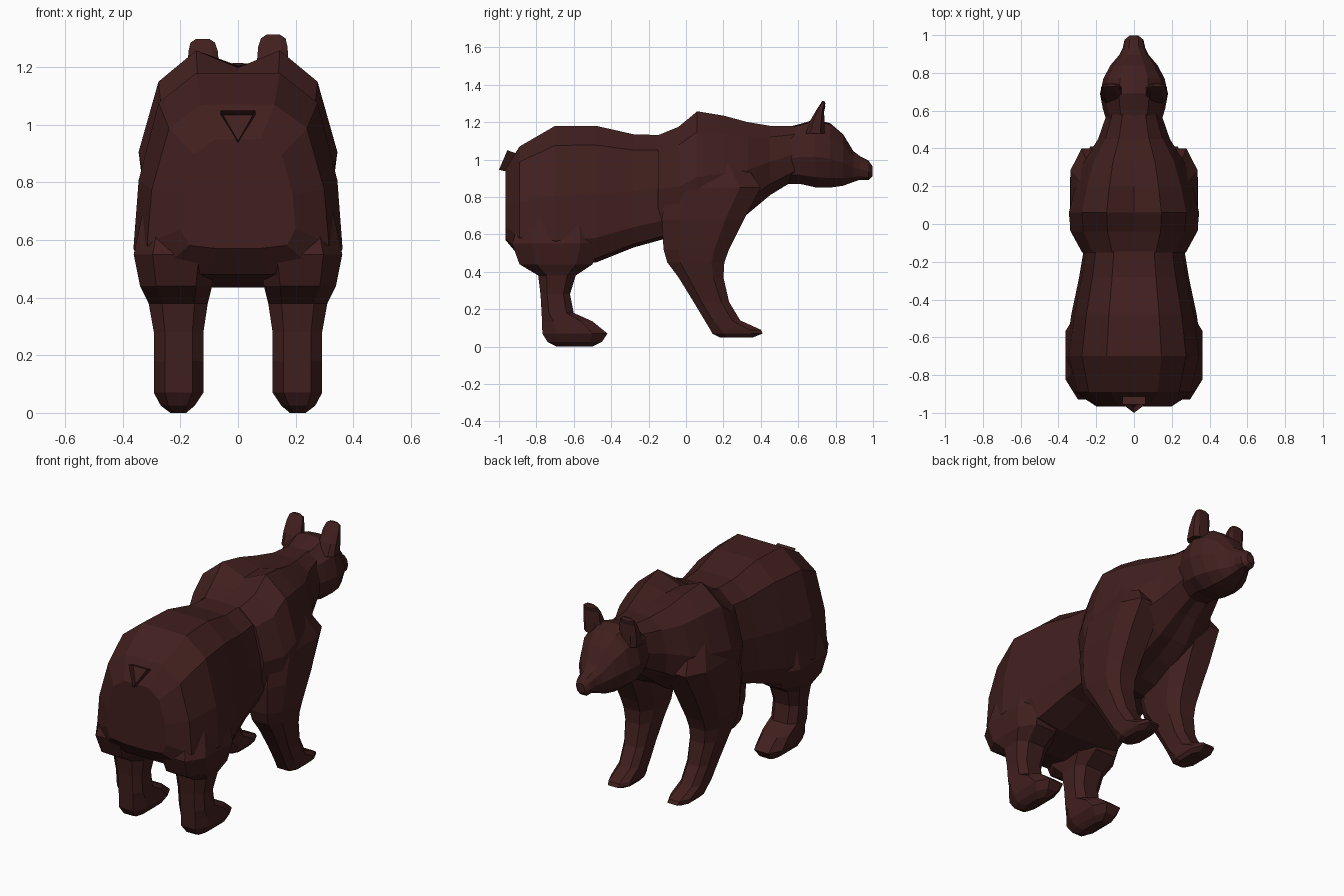
import bpy, bmesh
from mathutils import Vector

fur = bpy.data.materials.new("dark_brown_fur")
fur.diffuse_color = (0.052, 0.014, 0.013, 1)


def loft(name, rings, cap_start=True, cap_end=True, mirror=False):
    """Skin a list of equal-length vertex rings into a flat-shaded mesh."""
    bm = bmesh.new()
    rows = [[bm.verts.new(p) for p in ring] for ring in rings]
    n = len(rows[0])
    for a, b in zip(rows, rows[1:]):
        for i in range(n):
            j = (i + 1) % n
            bm.faces.new((a[i], a[j], b[j], b[i]))
    if cap_start:
        bm.faces.new(rows[0])
    if cap_end:
        bm.faces.new(rows[-1])
    bmesh.ops.recalc_face_normals(bm, faces=bm.faces)
    me = bpy.data.meshes.new(name)
    bm.to_mesh(me)
    bm.free()
    me.materials.append(fur)
    ob = bpy.data.objects.new(name, me)
    bpy.context.collection.objects.link(ob)
    if mirror:
        ob.modifiers.new("Mirror", 'MIRROR').use_mirror_merge = False
    return ob


def body_ring(shape, y, top, bottom, w, dip=0.0):
    """Symmetric section across x; the half shape runs top centre to bottom centre."""
    half = [(u * w, bottom + v * (top - bottom)) for u, v in shape]
    half[0] = (0, half[0][1] - dip)
    pts = half + [(-x, z) for x, z in reversed(half[1:-1])]
    return [Vector((x, y, z)) for x, z in pts]


def limb_ring(z, y0, y1, x0, x1):
    """Eight-sided horizontal section filling a box."""
    cx, cy, hx, hy = (x0 + x1) / 2, (y0 + y1) / 2, (x1 - x0) / 2, (y1 - y0) / 2
    octagon = [(1, .55), (.55, 1), (-.55, 1), (-1, .55),
               (-1, -.55), (-.55, -1), (.55, -1), (1, -.55)]
    return [Vector((cx + hx * a, cy + hy * b, z)) for a, b in octagon]


# Rump and belly: y, top, bottom, half width
rump_shape = [(0, 1), (.4, 1), (.76, .86), (.95, .5), (1, .18), (.85, .03), (.35, 0), (0, 0)]
loft("rump", [body_ring(rump_shape, *r) for r in [
    (-.965, .95, .57, .20), (-.89, 1.07, .48, .315), (-.70, 1.18, .435, .363),
    (-.48, 1.18, .45, .332), (-.28, 1.135, .53, .29), (-.10, 1.13, .58, .26)]])

# Shoulders, chest and neck, with a groove between the shoulder blades
chest_shape = [(0, 1), (.42, 1), (.8, .84), (1, .48), (.92, .16), (.35, 0), (0, .03)]
loft("shoulders_and_neck", [body_ring(chest_shape, *r) for r in [
    (-.15, 1.13, .58, .275), (-.04, 1.175, .56, .335, .01), (.06, 1.258, .58, .345, .06),
    (.20, 1.235, .64, .31, .03), (.33, 1.20, .71, .265), (.45, 1.18, .81, .19),
    (.58, 1.18, .89, .145)]])

# Head with muzzle and nose
head_shape = [(0, 1), (.45, .98), (.85, .78), (1, .45), (.8, .15), (.4, 0), (0, 0)]
loft("head", [body_ring(head_shape, *r) for r in [
    (.53, 1.17, .87, .14), (.61, 1.19, .87, .165), (.69, 1.215, .852, .18),
    (.77, 1.195, .85, .162), (.84, 1.135, .86, .125), (.895, 1.045, .88, .078),
    (.93, 1.018, .892, .06), (.975, .995, .89, .05), (.997, .965, .91, .024)]])

# Ears: thin upright flaps, one a touch lower
for side, lift in ((1, 0), (-1, -.015)):
    rings = [limb_ring(z + lift, *r) for z, *r in [
        (1.14, .64, .74, .05, .175), (1.21, .665, .74, .065, .175),
        (1.27, .70, .738, .07, .172), (1.30, .72, .745, .08, .165),
        (1.313, .728, .74, .10, .145)]]
    for ring in rings:
        for p in ring:
            p.x *= side
    loft("ear_right" if side > 0 else "ear_left", rings)

# Front legs: z, back y, front y, inner x, outer x
loft("front_legs", [limb_ring(*r) for r in [
    (1.0, -.06, .30, .08, .28), (.85, -.10, .40, .08, .335), (.68, -.13, .31, .09, .34),
    (.52, -.12, .23, .11, .325), (.45, -.10, .205, .12, .315), (.37, -.04, .20, .13, .30),
    (.24, .04, .23, .14, .28), (.14, .10, .29, .14, .27),
    (.09, .13, .40, .135, .265), (.07, .14, .41, .135, .26), (.05, .18, .36, .15, .24)]],
    mirror=True)

# Hind legs with long flat feet
loft("hind_legs", [limb_ring(*r) for r in [
    (.70, -.88, -.48, .06, .33), (.55, -.93, -.46, .07, .362), (.44, -.89, -.50, .09, .34),
    (.38, -.79, -.59, .105, .31), (.28, -.778, -.62, .12, .292), (.18, -.772, -.60, .12, .292),
    (.135, -.77, -.50, .12, .292), (.07, -.768, -.42, .12, .292),
    (.025, -.74, -.45, .15, .268), (0, -.69, -.50, .18, .235)]], mirror=True)

# Tail: short open triangular tube, point downwards
loft("tail", [
    [Vector((-.06, -.90, 1.03)), Vector((.06, -.90, 1.03)), Vector((0, -.93, .93))],
    [Vector((-.06, -.955, 1.05)), Vector((.06, -.955, 1.05)), Vector((0, -1.0, .945))]],
    cap_end=False)
